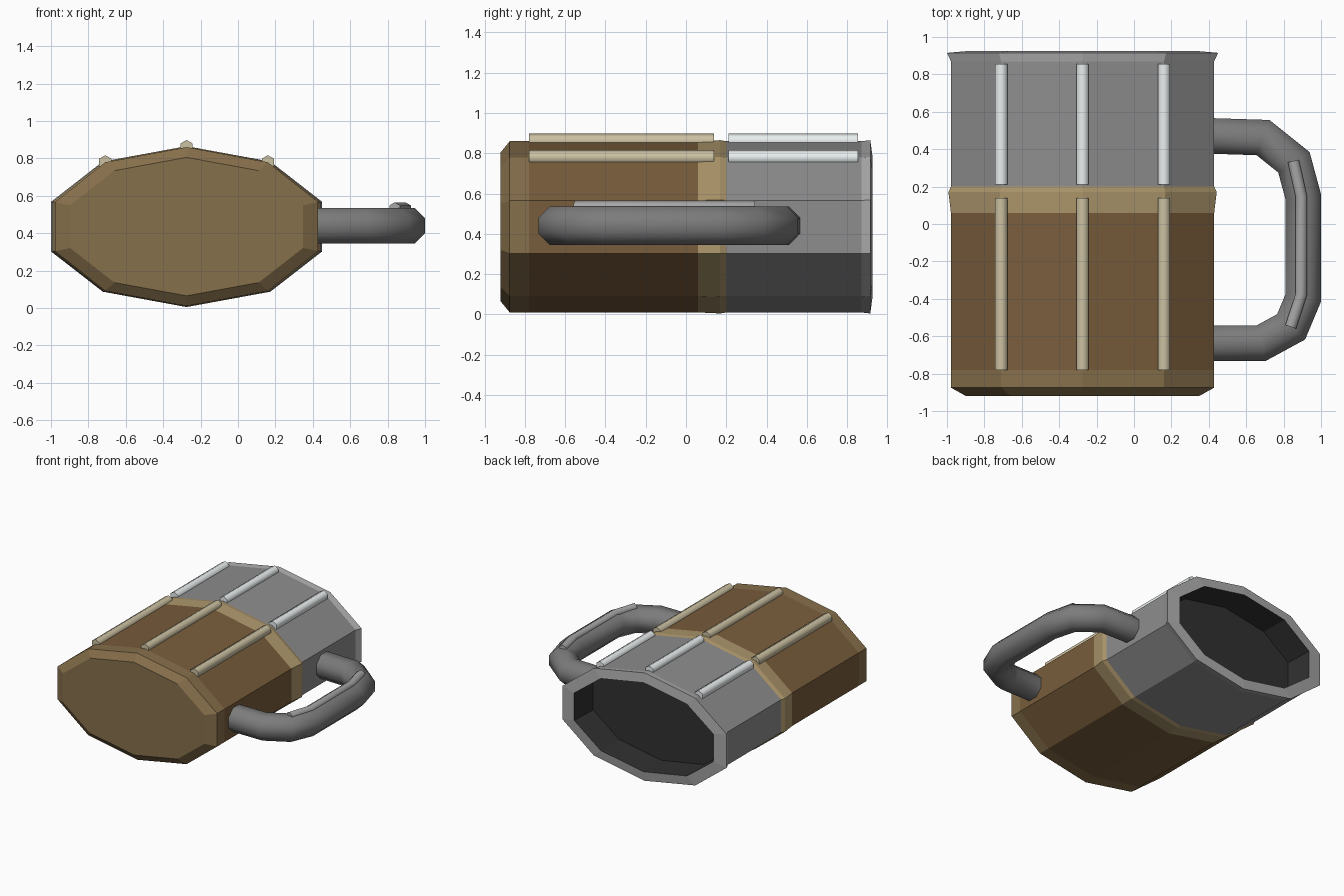
import bpy, bmesh, math
from mathutils import Vector

if "Cube" in bpy.data.objects:
    bpy.data.objects.remove(bpy.data.objects["Cube"])

CX, CZ = -0.275, 0.435      # mug axis, running along y
RX, RZ = 0.74, 0.425        # body decagon radii


def paint(obj, name, rgb):
    mat = bpy.data.materials.get(name) or bpy.data.materials.new(name)
    mat.diffuse_color = (*rgb, 1)
    mat.use_nodes = True
    mat.node_tree.nodes["Principled BSDF"].inputs["Base Color"].default_value = mat.diffuse_color
    obj.data.materials.append(mat)


def loft(name, rings, mat, rgb, cap_start=False, cap_end=False, smooth=False):
    """Skin a list of vertex rings, optionally closing the ends."""
    bm = bmesh.new()
    loops = [[bm.verts.new(p) for p in ring] for ring in rings]
    n = len(loops[0])
    for a, b in zip(loops, loops[1:]):
        for i in range(n):
            j = (i + 1) % n
            bm.faces.new((a[i], a[j], b[j], b[i]))
    if cap_start:
        bm.faces.new(loops[0][::-1])
    if cap_end:
        bm.faces.new(loops[-1])
    me = bpy.data.meshes.new(name)
    bm.to_mesh(me)
    bm.free()
    obj = bpy.data.objects.new(name, me)
    bpy.context.collection.objects.link(obj)
    paint(obj, mat, rgb)
    if smooth:
        bpy.ops.object.select_all(action='DESELECT')
        bpy.context.view_layer.objects.active = obj
        obj.select_set(True)
        bpy.ops.object.shade_smooth_by_angle(angle=math.radians(62))
    return obj


def decagon(y, rx=RX, rz=RZ):
    return [(CX + rx * math.sin(k * math.tau / 10), y,
             CZ + rz * math.cos(k * math.tau / 10)) for k in range(10)]


def tube(name, path, r, sides, phase, mat, rgb):
    """Sweep a polygon along a path lying in a horizontal plane."""
    pts = [Vector(p) for p in path]
    up = Vector((0, 0, 1))
    rings = []
    for i, p in enumerate(pts):
        d0 = (p - pts[i - 1]).normalized() if i else (pts[1] - p).normalized()
        d1 = (pts[i + 1] - p).normalized() if i < len(pts) - 1 else d0
        t = (d0 + d1).normalized()
        side = t.cross(up) / t.dot(d0)      # mitre the corner
        rings.append([p + r * (math.sin(a) * side + math.cos(a) * up)
                      for a in (phase + k * math.tau / sides for k in range(sides))])
    obj = loft(name, rings, mat, rgb, True, True, True)
    bm = bmesh.new()
    bm.from_mesh(obj.data)
    bmesh.ops.recalc_face_normals(bm, faces=bm.faces)
    bm.to_mesh(obj.data)
    bm.free()
    return obj


# Mug body, from the closed base to the open rim
loft("mug_base", [decagon(-0.92, 0.655, 0.37), decagon(-0.875), decagon(-0.78)],
     "base_brown", (0.24, 0.16, 0.07), cap_start=True)
loft("lower_body", [decagon(-0.78), decagon(0.06)], "body_brown", (0.19, 0.11, 0.045))
loft("middle_band", [decagon(0.06), decagon(0.17, 0.754, 0.43), decagon(0.2)],
     "band_tan", (0.42, 0.31, 0.15))
loft("upper_body", [decagon(0.2), decagon(0.87)], "upper_grey", (0.27, 0.27, 0.27))
loft("rim", [decagon(0.87), decagon(0.915, 0.762, 0.43), decagon(0.925, 0.645, 0.355)],
     "rim_grey", (0.4, 0.4, 0.4))
loft("inner_cavity", [decagon(0.925, 0.645, 0.355), decagon(0.7, 0.635, 0.35)],
     "inside_dark", (0.03, 0.03, 0.03), cap_end=True)

# Raised ribs on the top face
for k, label in ((-1, "left"), (0, "centre"), (1, "right")):
    x = CX + k * RX * math.sin(math.tau / 10)
    z = CZ + RZ * (math.cos(math.tau / 10) if k else 1)
    tube(f"lower_rib_{label}", [(x, -0.78, z), (x, 0.14, z)], 0.038, 6, 0,
         "rib_cream", (0.6, 0.53, 0.36))
    tube(f"upper_rib_{label}", [(x, 0.21, z), (x, 0.855, z)], 0.038, 6, 0,
         "rib_white", (0.82, 0.86, 0.86))

# Handle and its raised highlight strip
grip = [(0.38, 0.472), (0.69, 0.462), (0.855, 0.33), (0.905, 0.145),
        (0.905, -0.395), (0.84, -0.55), (0.68, -0.637), (0.38, -0.637)]
tube("handle", [(x, y, 0.44) for x, y in grip], 0.103, 8, math.pi / 8,
     "handle_grey", (0.2, 0.2, 0.2))
strip = [(0.852, 0.337), (0.895, 0.145), (0.895, -0.375), (0.838, -0.55)]
tube("handle_strip", [(x, y, 0.53) for x, y in strip], 0.035, 6, 0,
     "strip_grey", (0.38, 0.38, 0.38))
